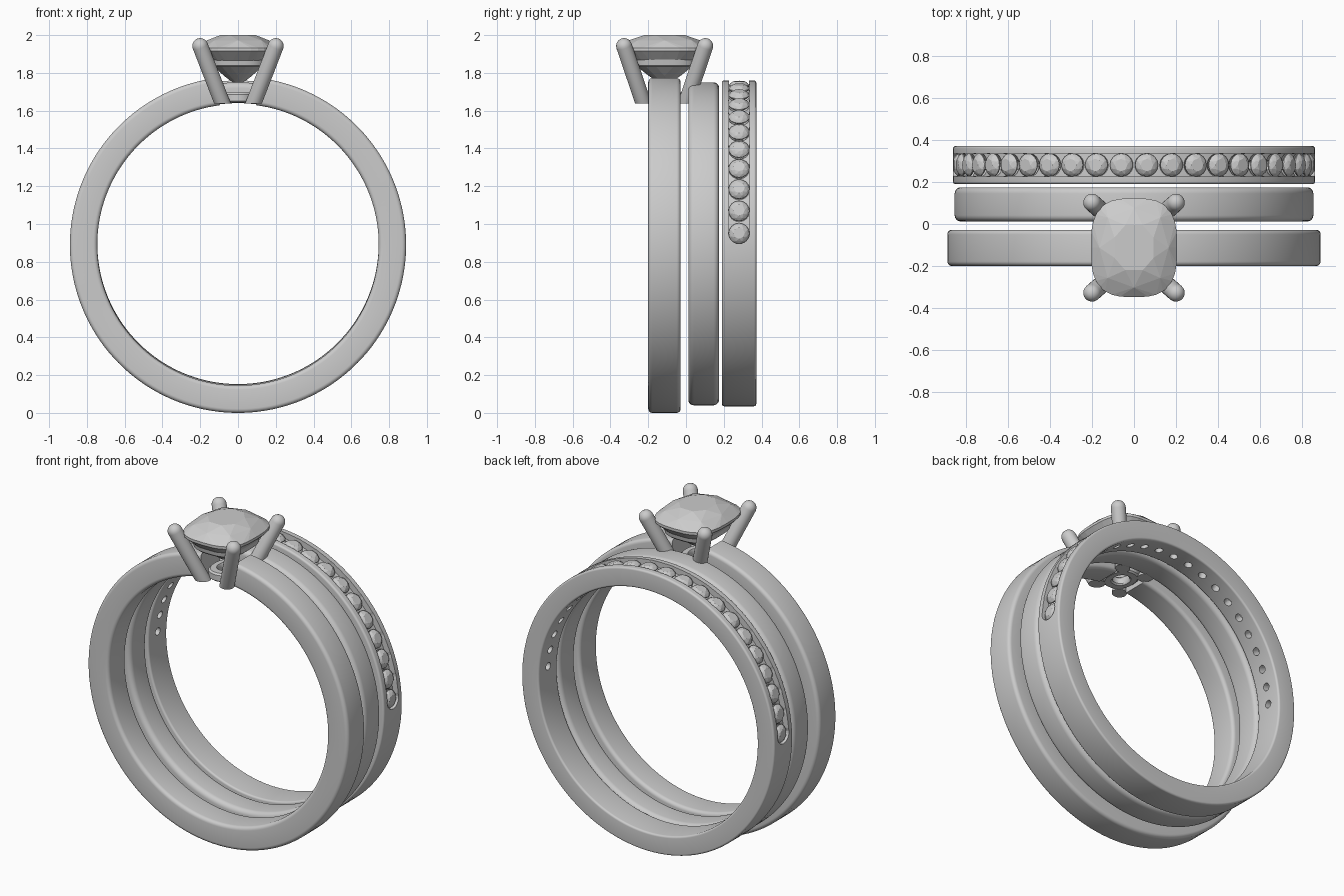
import bpy, bmesh
from math import sin, cos, pi, radians
from mathutils import Vector, Matrix

if "Cube" in bpy.data.objects:
    bpy.data.objects.remove(bpy.data.objects["Cube"])


def make_object(name, bm, angle=None):
    bmesh.ops.recalc_face_normals(bm, faces=bm.faces[:])
    mesh = bpy.data.meshes.new(name)
    bm.to_mesh(mesh)
    bm.free()
    ob = bpy.data.objects.new(name, mesh)
    bpy.context.collection.objects.link(ob)
    if angle:
        smooth(ob, angle)
    return ob


def smooth(ob, angle=35):
    bpy.ops.object.select_all(action='DESELECT')
    ob.select_set(True)
    bpy.context.view_layer.objects.active = ob
    bpy.ops.object.shade_smooth_by_angle(angle=radians(angle))


def loft(bm, loops, closed=False):
    """Skin equal-length point loops; cap the ends unless closed."""
    rows = [[bm.verts.new(p) for p in loop] for loop in loops]
    n = len(rows[0])
    pairs = list(zip(rows, rows[1:])) + ([(rows[-1], rows[0])] if closed else [])
    for a, b in pairs:
        for i in range(n):
            j = (i + 1) % n
            bm.faces.new((a[i], a[j], b[j], b[i]))
    if not closed:
        bm.faces.new(rows[0])
        bm.faces.new(rows[-1])


def rounded_rect(y0, y1, r0, r1, b):
    pts = []
    for cy, cr, start in ((y1 - b, r1 - b, 0), (y0 + b, r1 - b, 90),
                          (y0 + b, r0 + b, 180), (y1 - b, r0 + b, 270)):
        for k in range(6):
            a = radians(start + 18 * k)
            pts.append((cy + b * cos(a), cr + b * sin(a)))
    return pts


def band(name, profile, zc, start=0, end=360, steps=144):
    """Sweep a (y, radius) profile about the y axis; angles measured from the top."""
    full = end - start == 360
    bm = bmesh.new()
    loops = []
    for i in range(steps + (0 if full else 1)):
        a = radians(start + (end - start) * i / steps)
        loops.append([(r * sin(a), y, zc + r * cos(a)) for y, r in profile])
    loft(bm, loops, full)
    return make_object(name, bm, 35)


def circle(r, z, n=24, phase=0):
    return [Vector((r * cos(2 * pi * (i + phase) / n), r * sin(2 * pi * (i + phase) / n), z))
            for i in range(n)]


def cushion(sx, sy, z, n, phase=0, e=0.68):
    """Rounded-square outline around the centre stone."""
    out = []
    for i in range(n):
        a = 2 * pi * (i + phase) / n
        c, s = cos(a), sin(a)
        out.append(Vector((sx * abs(c) ** e * (1 if c > 0 else -1),
                           STONE_Y + sy * abs(s) ** e * (1 if s > 0 else -1), z)))
    return out


def hull(bm, pts):
    verts = [bm.verts.new(p) for p in pts]
    bmesh.ops.convex_hull(bm, input=verts)


STONE_Y = -0.113

# Plain bands: the front one is open under the stone
band("solitaire_band", rounded_rect(-0.2, -0.028, 0.745, 0.89, 0.022), 0.89, 7.5, 352.5)
band("middle_band", rounded_rect(0.012, 0.175, 0.745, 0.855, 0.03), 0.895)

# Channel-set band with stone seats and drilled holes
BY, BZ = 0.281, 0.8975
pave = band("channel_band", rounded_rect(0.19, 0.372, 0.745, 0.8625, 0.012), BZ)
step = 8.23
angles = [radians(step * (i - 10.5)) for i in range(22)]
places = [Matrix.Translation((0, BY, BZ)) @ Matrix.Rotation(a, 4, 'Y') for a in angles]
bm = bmesh.new()
for m in places:
    loft(bm, [[m @ p for p in circle(r, z)] for r, z in
              ((0.023, 0.70), (0.023, 0.79), (0.0555, 0.822), (0.0555, 0.92))])
seats = make_object("seat_cutter", bm)
groove = band("groove_cutter", [(BY - 0.053, 0.826), (BY + 0.053, 0.826),
                                (BY + 0.053, 0.92), (BY - 0.053, 0.92)],
              BZ, -step * 10.5, step * 10.5, 90)
for cutter in (groove, seats):
    cutter.hide_render = True
    mod = pave.modifiers.new("cut", 'BOOLEAN')
    mod.object = cutter
    mod.solver = 'EXACT'
    bpy.context.view_layer.objects.active = pave
    bpy.ops.object.modifier_apply(modifier=mod.name)
    bpy.data.objects.remove(cutter)
smooth(pave)

# Small round stones
bm = bmesh.new()
for m in places:
    pts = circle(0.03, 0.861, 8) + circle(0.045, 0.852, 8, 0.5) + circle(0.055, 0.839, 16) \
        + circle(0.055, 0.834, 16) + [Vector((0, 0, 0.79))]
    hull(bm, [m @ p for p in pts])
make_object("channel_stones", bm)

# Cushion-cut centre stone
bm = bmesh.new()
hull(bm, cushion(0.10, 0.115, 2.0, 8, 0.5, 0.9) + cushion(0.165, 0.19, 1.972, 8, 0, 0.8)
     + cushion(0.206, 0.236, 1.932, 32) + cushion(0.206, 0.236, 1.916, 32)
     + cushion(0.13, 0.15, 1.835, 16, 0.5) + cushion(0.075, 0.085, 1.785, 8, 0, 0.9)
     + cushion(0.03, 0.035, 1.75, 8, 0.5, 0.9))
make_object("centre_stone", bm)

# Seat rail under the stone and small base ring
bm = bmesh.new()
loft(bm, [cushion(0.165 + d, 0.185 + d, z, 64) for d, z in
          ((0, 1.885), (-0.008, 1.84), (-0.02, 1.83), (-0.05, 1.83), (-0.04, 1.885))], True)
make_object("seat_rail", bm, 35)
bm = bmesh.new()
loft(bm, [cushion(sx, sy, z, 48, 0, 0.9) for sx, sy, z in
          ((0.09, 0.11, 1.65), (0.09, 0.11, 1.685), (0.08, 0.10, 1.695),
           (0.05, 0.06, 1.695), (0.045, 0.05, 1.685), (0.045, 0.05, 1.65), (0.05, 0.06, 1.642),
           (0.08, 0.10, 1.642))], True)
make_object("base_ring", bm, 35)

# Four leaning claws, rounded on top and cut level at the bottom
R = 0.042
for sx, side in ((-1, "left"), (1, "right")):
    for sy, depth in ((-1, "front"), (1, "back")):
        foot = Vector((sx * 0.082, STONE_Y + sy * 0.112, 1.638))
        tip = Vector((sx * 0.2, STONE_Y + sy * 0.215, 1.942))
        axis = (tip - foot).normalized()
        rot = axis.to_track_quat('Z', 'Y')
        base = [foot + rot @ p for p in circle(R, 0)]
        base = [p + axis * ((foot.z - p.z) / axis.z) for p in base]
        loops = [base]
        for k in range(7):
            a = radians(14 * k)
            loops.append([tip + rot @ p for p in circle(R * cos(a), R * sin(a))])
        bm = bmesh.new()
        loft(bm, loops)
        make_object(f"{depth}_{side}_claw", bm, 40)
